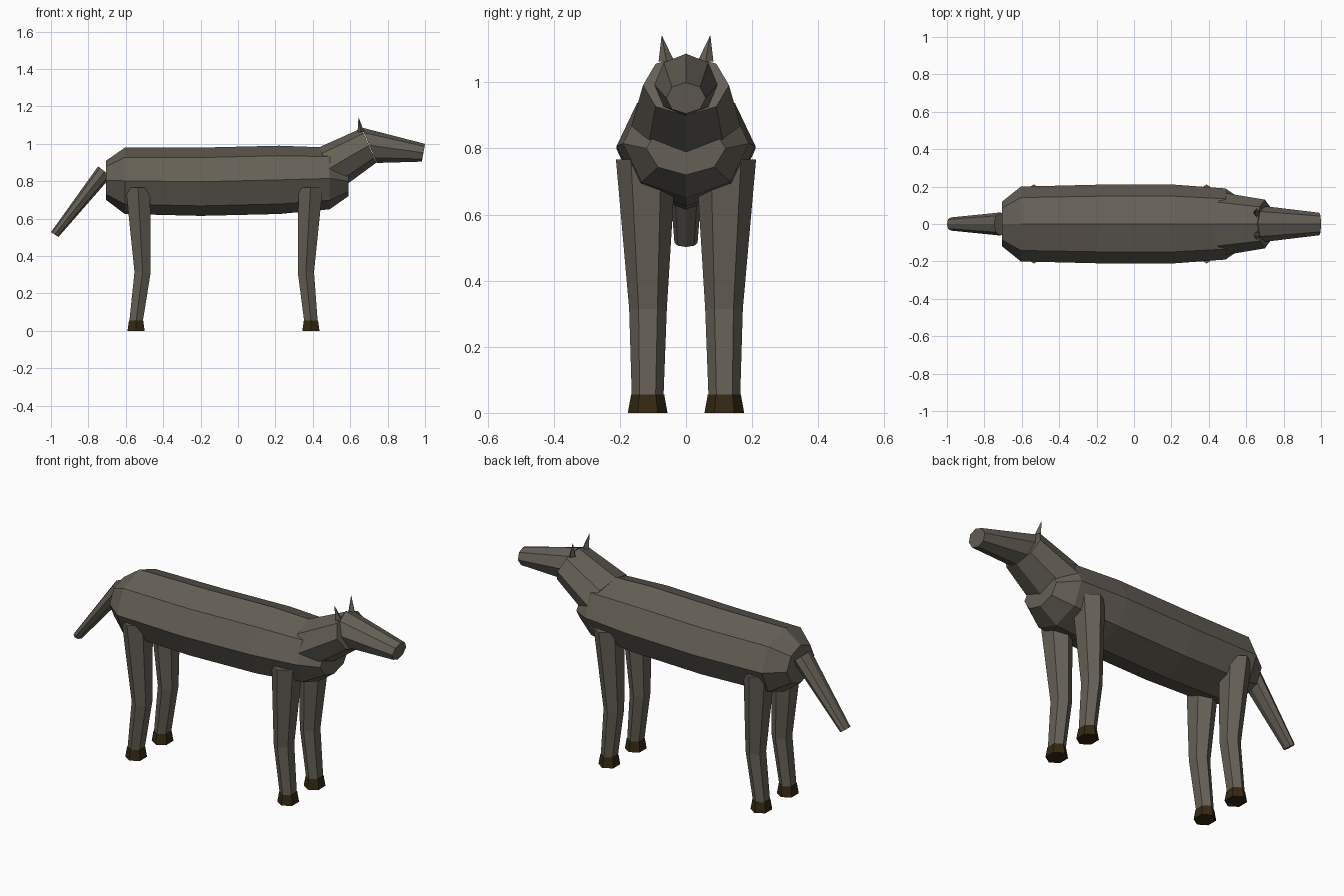
import bpy, bmesh, math
from mathutils import Vector

if "Cube" in bpy.data.objects:
    bpy.data.objects.remove(bpy.data.objects["Cube"])


def material(name, col):
    m = bpy.data.materials.new(name)
    m.diffuse_color = (*col, 1)
    m.use_nodes = True
    m.node_tree.nodes["Principled BSDF"].inputs["Base Color"].default_value = m.diffuse_color
    return m


COAT = material("grey brown coat", (0.130, 0.117, 0.092))
HOOF = material("dark brown hoof", (0.034, 0.021, 0.006))


def loft(name, rings, sides, mat):
    """Skin capped rings. Each ring: centre, half-axis vector u, half-width in y."""
    bm = bmesh.new()
    loops = []
    for c, u, ry in rings:
        c, u, v = Vector(c), Vector(u), Vector((0, ry, 0))
        loops.append([bm.verts.new(c + u * math.cos(a) + v * math.sin(a))
                      for a in (2 * math.pi * i / sides for i in range(sides))])
    for a, b in zip(loops, loops[1:]):
        for i in range(sides):
            j = (i + 1) % sides
            bm.faces.new((a[i], a[j], b[j], b[i]))
    bm.faces.new(loops[0])
    bm.faces.new(loops[-1])
    bmesh.ops.recalc_face_normals(bm, faces=bm.faces)
    me = bpy.data.meshes.new(name)
    bm.to_mesh(me)
    bm.free()
    me.materials.append(mat)
    ob = bpy.data.objects.new(name, me)
    bpy.context.collection.objects.link(ob)
    return ob


# Barrel body: x, top z, bottom z, half width
BODY = [(-0.705, 0.91, 0.70, 0.12), (-0.605, 0.98, 0.625, 0.20),
        (-0.20, 0.98, 0.615, 0.21), (0.22, 0.99, 0.625, 0.21),
        (0.49, 0.98, 0.65, 0.19), (0.59, 0.88, 0.72, 0.12)]
loft("body", [((x, 0, (t + b) / 2), (0, 0, (t - b) / 2), w) for x, t, b, w in BODY], 8, COAT)


def profile_ring(top, bottom, w):
    """Ring spanning two side-view points (x, z)."""
    t, b = Vector((top[0], 0, top[1])), Vector((bottom[0], 0, bottom[1]))
    return (t + b) / 2, (t - b) / 2, w


# Neck, head and tail from side-view profiles
loft("neck", [profile_ring((0.43, 0.98), (0.55, 0.76), 0.165),
              profile_ring((0.66, 1.083), (0.74, 0.90), 0.13)], 8, COAT)
loft("head", [profile_ring((0.662, 1.087), (0.742, 0.898), 0.095),
              profile_ring((1.0, 1.0), (0.983, 0.905), 0.06)], 8, COAT)
loft("tail", [profile_ring((-0.748, 0.88), (-0.678, 0.825), 0.062),
              profile_ring((-1.0, 0.528), (-0.96, 0.502), 0.035)], 8, COAT)

# Legs: x centre at top, knee and ankle
for end, (x_top, x_knee, x_low) in {"front": (0.388, 0.363, 0.39),
                                    "back": (-0.535, -0.51, -0.545)}.items():
    for side, s in (("near", -1), ("far", 1)):
        def ring(x, y, z, rx, ry):
            return x, y * s, z, rx, ry

        def hexagon(name, rings, mat):
            # vertices point outwards in y, flat sides face along x
            data = []
            for x, y, z, rx, ry in rings:
                data.append(((x, y, z), (rx, 0, 0), ry))
            ob = loft(name, data, 6, mat)
            for k, v in enumerate(ob.data.vertices):
                x, y, z, rx, ry = rings[k // 6]
                a = math.pi / 6 + math.pi / 3 * (k % 6)
                v.co = (x + rx * math.cos(a) / math.cos(math.pi / 6), y + ry * math.sin(a), z)

        hexagon(f"{end}_leg_{side}", [ring(x_top, 0.121, 0.767, 0.065, 0.091),
                                      ring(x_knee, 0.115, 0.315, 0.0435, 0.057),
                                      ring(x_low, 0.116, 0.05, 0.036, 0.048)], COAT)
        hexagon(f"{end}_hoof_{side}", [ring(x_low, 0.116, 0.056, 0.038, 0.05),
                                       ring(x_low, 0.116, 0.0, 0.046, 0.06)], HOOF)

# Ears: small four-sided spikes
for side, s in (("near", -1), ("far", 1)):
    loft(f"ear_{side}", [((0.657, 0.059 * s, 1.063), (0.018, 0, 0), 0.024),
                         ((0.645, 0.073 * s, 1.14), (0.001, 0, 0), 0.001)], 4, COAT)
